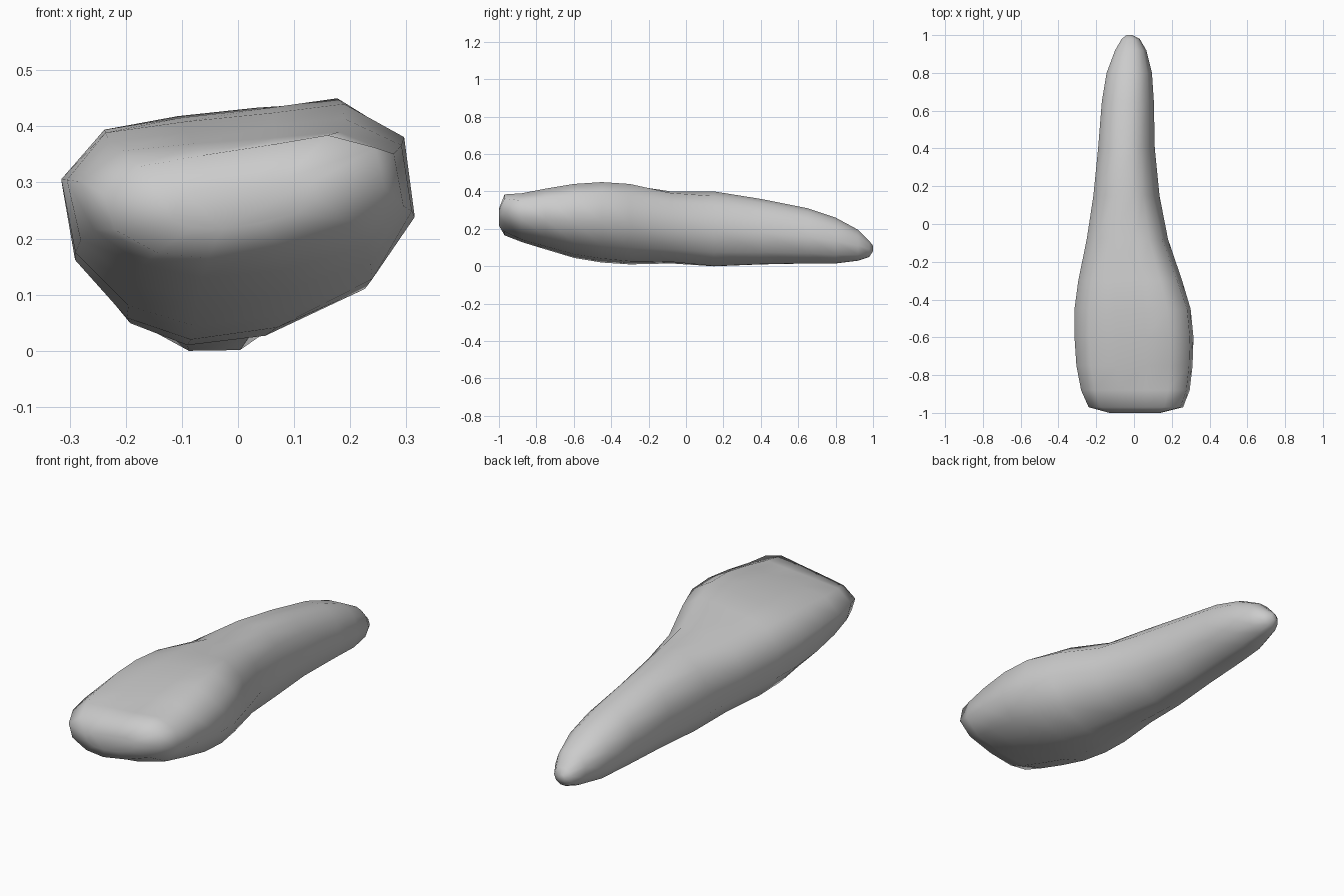
import bpy, bmesh

cube = bpy.data.objects.get("Cube")
if cube:
    bpy.data.objects.remove(cube, do_unlink=True)

# Crown cross-section, in a unit box around the long axis
CROWN = [(-1, .32), (-.75, .74), (-.3, .84), (.2, .92), (.6, 1), (.94, .7),
         (1, -.02), (.76, -.58), (.25, -.9), (-.25, -1), (-.62, -.82), (-.92, -.34)]

# Stations along the tooth: y, left x, right x, bottom z, top z
STATIONS = [
    (-1, -.13, .14, .22, .30), (-.97, -.24, .26, .17, .37),
    (-.88, -.28, .295, .13, .39), (-.75, -.305, .31, .09, .415),
    (-.6, -.315, .315, .045, .44), (-.45, -.315, .30, .02, .45),
    (-.3, -.295, .255, .01, .44), (-.08, -.25, .18, .015, .40),
    (.15, -.215, .135, 0, .40), (.4, -.19, .11, .01, .36),
    (.65, -.17, .105, .015, .31), (.8, -.145, .095, .015, .26),
    (.92, -.10, .065, .03, .195), (.98, -.065, .03, .05, .135),
    (1, -.04, -.01, .08, .11)]


def section(y):
    """Crown outline easing into a round root, rescaled to fill its box."""
    t = min(1, max(0, (y + .45) / .6))
    pts = []
    for px, pz in CROWN:
        r = (px * px + pz * pz) ** .5
        pts.append((px + (px / r - px) * t, pz + (pz / r - pz) * t))
    xs, zs = zip(*pts)
    return [((px - min(xs)) / (max(xs) - min(xs)),
             (pz - min(zs)) / (max(zs) - min(zs))) for px, pz in pts]


# Loft the sections into one closed body
bm = bmesh.new()
rings = []
for y, x0, x1, z0, z1 in STATIONS:
    tilt = .09 if y < -.9 else 0  # biting edge rises to the left
    ring = []
    for u, v in section(y):
        x = x0 + (x1 - x0) * u
        ring.append(bm.verts.new((x, y, z0 + (z1 - z0) * v + tilt * x)))
    rings.append(ring)
for a, b in zip(rings, rings[1:]):
    for i in range(len(a)):
        j = (i + 1) % len(a)
        bm.faces.new((a[i], a[j], b[j], b[i]))
bm.faces.new(rings[0])
bm.faces.new(rings[-1])
bmesh.ops.recalc_face_normals(bm, faces=bm.faces)
for f in bm.faces:
    f.smooth = True

mesh = bpy.data.meshes.new("tooth")
bm.to_mesh(mesh)
bm.free()
tooth = bpy.data.objects.new("tooth", mesh)
bpy.context.collection.objects.link(tooth)

# Single plain grey
mat = bpy.data.materials.new("light grey")
mat.use_nodes = True
colour = (.6, .6, .6, 1)
mat.diffuse_color = colour
mat.node_tree.nodes["Principled BSDF"].inputs["Base Color"].default_value = colour
mesh.materials.append(mat)
